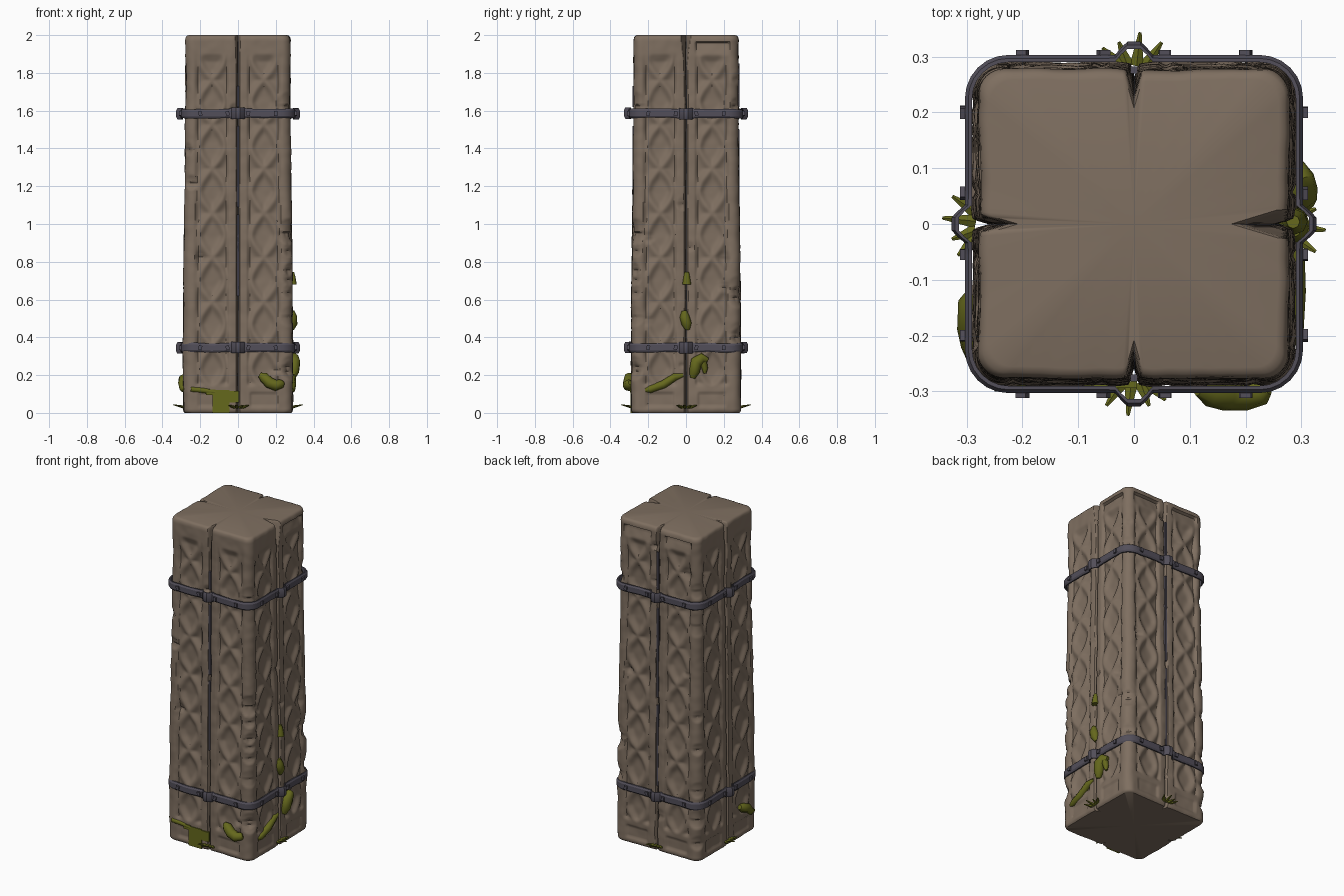
import bpy, bmesh, math, random
from math import sin, cos, pi, exp
from mathutils import Vector, Matrix, noise

if "Cube" in bpy.data.objects:
    bpy.data.objects.remove(bpy.data.objects["Cube"])
random.seed(4)


def material(name, rgb):
    m = bpy.data.materials.new(name)
    m.use_nodes = True
    m.diffuse_color = (*rgb, 1)
    m.node_tree.nodes["Principled BSDF"].inputs["Base Color"].default_value = (*rgb, 1)
    return m


STONE = material("brown stone", (0.21, 0.158, 0.117))
CRACK = material("dark crack", (0.06, 0.045, 0.035))
IRON = material("dark iron", (0.085, 0.077, 0.1))
MOSS = material("olive moss", (0.13, 0.138, 0.012))


def finish(bm, name, *mats, angle=40):
    bmesh.ops.recalc_face_normals(bm, faces=bm.faces)
    me = bpy.data.meshes.new(name)
    bm.to_mesh(me)
    bm.free()
    ob = bpy.data.objects.new(name, me)
    bpy.context.collection.objects.link(ob)
    for m in mats:
        me.materials.append(m)
    bpy.ops.object.select_all(action='DESELECT')
    ob.select_set(True)
    bpy.context.view_layer.objects.active = ob
    bpy.ops.object.shade_smooth_by_angle(angle=math.radians(angle))
    return ob


def turn(side):
    """Side 0 is the front, then counter-clockwise seen from above."""
    return Matrix.Rotation(side * pi / 2, 3, 'Z')


def rounded_square(half, r, us, arc):
    """Yields side, u (None on corners), position and outward normal."""
    for side in range(4):
        rot, flat = turn(side), half - r
        for u in us:
            yield side, u * flat, rot @ Vector((u * flat, -half, 0)), rot @ Vector((0, -1, 0))
        for i in range(1, arc):
            a = i / arc * pi / 2
            n = Vector((sin(a), -cos(a), 0))
            yield side, None, rot @ (Vector((flat, -flat, 0)) + n * r), rot @ n


def loft(bm, rings, closed=False):
    n = len(rings[0])
    faces = []
    pairs = list(zip(rings, rings[1:])) + ([(rings[-1], rings[0])] if closed else [])
    for a, b in pairs:
        for i in range(n):
            j = (i + 1) % n
            faces.append((i, bm.faces.new((a[i], a[j], b[j], b[i]))))
    return faces


def step(x, soft=0.006):
    return min(1, max(0, x / soft))


# Chipped corners and gouges beside the joints: place, size, depth
chips = [(Vector((0.28, -0.28, 0.96)), 0.07, 0.03), (Vector((-0.25, -0.29, 1.22)), 0.04, 0.025)]
for k in range(22):
    corner = turn(random.randrange(4)) @ Vector((0.275, -0.275, 0))
    corner.z = random.uniform(0.1, 1.95)
    chips.append((corner, random.uniform(0.03, 0.075), random.uniform(0.01, 0.022)))
for k in range(18):
    spot = turn(random.randrange(4)) @ Vector((random.choice((-0.02, 0.02, 0.2, -0.2)), -0.28, 0))
    spot.z = random.uniform(0.15, 1.9)
    chips.append((spot, random.uniform(0.02, 0.04), random.uniform(0.008, 0.018)))


def joint_centre(side, z):
    return 0.006 * noise.noise(Vector((side * 9, 0, z * 4)))


def relief(side, u, z):
    """Height of the carved surface: braided panels and the middle joint."""
    a, depth = abs(u) - 0.137, 0
    panel = step(0.09 - abs(a), 0.015) * step(z - 0.14, 0.02) * step(1.9 - z, 0.04)
    if panel:
        wave = 0.066 * cos(pi * z / 0.235)
        slope = 1 + 0.8 * abs(sin(pi * z / 0.235))
        ridge = max(exp(-((a - s * wave) / 0.017 / slope) ** 2) for s in (-1, 1))
        depth -= panel * 0.017 * (1 - ridge)
    # plain sunk plaques at the foot and below the cap
    depth -= 0.008 * step(0.075 - abs(a)) * step(z - 0.03) * step(0.11 - z)
    if side == 2 or (side == 1 and u > 0):
        depth -= 0.016 * step(0.09 - abs(a)) * step(z - 1.89, 0.06) * step(1.965 - z)
    # joint, opening wider at the top
    top = step(z - 1.86, 0.14)
    wide = 0.009 + (0.018 if side == 1 else 0.006) * top
    deep = 0.03 + (0.055 if side == 1 else 0.02) * top
    off = abs(u - joint_centre(side, z))
    depth -= deep * max(0, 1 - off / wide) + 0.004 * exp(-(off / 0.02) ** 2)
    return depth


# Stone pillar
us = [math.copysign(abs(i / 34) ** 1.5, i) for i in range(-34, 35)]
levels = [(0, 0.97), (0.006, 0.99)] + [(0.015 + 1.96 * i / 230, 1) for i in range(231)]
levels += [(1.988, 0.99), (1.996, 0.97), (2.0, 0.93)]
bm = bmesh.new()
rings, info = [], []
for z, scale in levels:
    half = 0.289 - 0.011 * z / 2 + 0.003 * sin(z * 3)
    near = [c for c in chips if abs(c[0].z - z) < c[1]]
    ring = []
    info = []
    for side, u, p, n in rounded_square(half, 0.045, us, 8):
        p.z = z
        d = 0.005 * noise.noise(p * 7) + 0.002 * noise.noise(p * 22)
        if u is not None:
            d += relief(side, u, z)
        for c, size, deep in near:
            gap = (p - c).length / size
            if gap < 1:
                # sharp ledge above, gentle slope below
                d -= deep * (1 - gap) ** 0.6 * (1 if z < c.z else 0.5)
        q = p + n * d
        ring.append(bm.verts.new((q.x * scale, q.y * scale, z)))
        info.append((side, u))
    rings.append(ring)
for i, f in loft(bm, rings):
    side, u = info[i]
    c = f.calc_center_median()
    if u is not None and 0.02 < c.z < 1.97:
        across = (turn(side).transposed() @ c).x
        f.material_index = int(abs(across - joint_centre(side, c.z)) < 0.0045)
for ring, z in ((rings[0], 0), (rings[-1], 2.0)):
    hub = bm.verts.new((0, 0, z))
    for i, v in enumerate(ring):
        bm.faces.new((v, ring[(i + 1) % len(ring)], hub))
finish(bm, "stone_pillar", STONE, CRACK)


# Iron bands with a bulged loop in the middle of each side
def iron_band(name, z0):
    bm = bmesh.new()
    rings = []
    band_us = [i / 20 for i in range(-20, 21)]
    for side, u, p, n in rounded_square(0.29, 0.065, band_us, 6):
        bulge = 0.024 * step(0.034 - abs(u), 0.02) if u is not None else 0
        tall = 0.024 + (0.006 if bulge else 0)
        p.z = z0 + 0.005 * noise.noise(p * 9 + Vector((0, 0, z0)))
        section = ((0, -1), (0.007, -1), (0.013, -0.6), (0.013, 0.6), (0.007, 1), (0, 1))
        rings.append([bm.verts.new(p + n * (bulge + o) + Vector((0, 0, t * tall))) for o, t in section])
    loft(bm, rings, closed=True)
    # square rivets
    for side in range(4):
        for u in (-0.2, -0.055, 0.055, 0.2):
            place = turn(side).to_4x4() @ Matrix.Translation((u, -0.302, z0))
            place = place @ Matrix.Rotation(random.uniform(-0.3, 0.3), 4, 'Y')
            bmesh.ops.create_cube(bm, size=1, matrix=place @ Matrix.Diagonal((0.019, 0.02, 0.024, 1)))
    finish(bm, name, IRON, angle=30)


iron_band("lower_band", 0.345)
iron_band("upper_band", 1.585)

# Iron wedges set into the front and back joints
for side, name, spans in ((0, "front_wedges", ((0.62, 1.05), (1.09, 1.52), (1.62, 1.73))),
                          (2, "back_wedges", ((0.4, 0.9), (0.95, 1.5), (1.62, 1.85)))):
    bm = bmesh.new()
    for low, high in spans:
        place = turn(side).to_4x4() @ Matrix.Translation((0, -0.276, (low + high) / 2))
        bmesh.ops.create_cube(bm, size=1, matrix=place @ Matrix.Diagonal((0.013, 0.012, high - low, 1)))
    finish(bm, name, IRON)


# Moss: lumpy swept strands hugging a side, points are (across, out, height, radius)
def moss_strand(name, side, points):
    cu = bpy.data.curves.new(name, 'CURVE')
    cu.dimensions, cu.bevel_depth, cu.bevel_resolution, cu.use_fill_caps = '3D', 1, 2, True
    sp = cu.splines.new('POLY')
    sp.points.add(len(points) - 1)
    for pt, (u, out, z, r) in zip(sp.points, points):
        pt.co = (*(turn(side) @ Vector((u, -out, z))), 1)
        pt.radius = r
    ob = bpy.data.objects.new(name, cu)
    bpy.context.collection.objects.link(ob)
    cu.materials.append(MOSS)
    bpy.ops.object.select_all(action='DESELECT')
    ob.select_set(True)
    bpy.context.view_layer.objects.active = ob
    bpy.ops.object.convert(target='MESH')
    bpy.ops.object.shade_smooth_by_angle(angle=math.radians(50))


moss_strand("moss_front_left", 0, [(0.115, 0.295, 0.2, 0.014), (0.135, 0.3, 0.19, 0.027), (0.165, 0.305, 0.16, 0.03),
                                   (0.2, 0.305, 0.145, 0.03), (0.23, 0.3, 0.155, 0.024), (0.24, 0.295, 0.16, 0.012)])
moss_strand("moss_front_edge", 0, [(-0.25, 0.285, 0.125, 0.015), (-0.19, 0.283, 0.12, 0.015), (-0.12, 0.283, 0.11, 0.013)])
moss_strand("moss_left_low", 1, [(-0.215, 0.282, 0.12, 0.012), (-0.19, 0.284, 0.125, 0.02), (-0.12, 0.286, 0.15, 0.022),
                                 (-0.06, 0.286, 0.19, 0.02), (-0.015, 0.284, 0.2, 0.01)])
moss_strand("moss_left_high", 1, [(0.035, 0.29, 0.185, 0.015), (0.045, 0.295, 0.22, 0.03), (0.055, 0.297, 0.27, 0.034),
                                  (0.085, 0.295, 0.29, 0.028), (0.115, 0.288, 0.28, 0.012)])
moss_strand("moss_left_drip", 1, [(0.09, 0.29, 0.275, 0.02), (0.1, 0.29, 0.235, 0.016), (0.1, 0.288, 0.21, 0.008)])
moss_strand("moss_joint_low", 1, [(-0.01, 0.285, 0.54, 0.014), (-0.008, 0.287, 0.51, 0.026),
                                  (0.004, 0.287, 0.47, 0.027), (0.01, 0.284, 0.44, 0.012)])
moss_strand("moss_joint_high", 1, [(0.004, 0.285, 0.745, 0.012), (0.004, 0.287, 0.72, 0.017), (0.004, 0.288, 0.68, 0.023)])
moss_strand("moss_right_side", 3, [(0.12, 0.285, 0.19, 0.014), (0.14, 0.288, 0.18, 0.027), (0.19, 0.29, 0.16, 0.027),
                                   (0.22, 0.288, 0.13, 0.022), (0.255, 0.28, 0.12, 0.014)])

# Flat moss patch at the foot of the front
bm = bmesh.new()
for u, z, w, h in ((-0.09, 0.06, 0.09, 0.12), (-0.03, 0.085, 0.07, 0.06), (-0.145, 0.11, 0.05, 0.03)):
    box = Matrix.Translation((u, -0.288, z)) @ Matrix.Diagonal((w, 0.012, h, 1))
    bmesh.ops.create_cube(bm, size=1, matrix=box)
finish(bm, "moss_patch", MOSS)

# Tufts of pointed leaves at the foot of every joint
bm = bmesh.new()
for side in range(4):
    for u, lean, size in ((-0.022, -0.6, 0.05), (-0.005, -0.1, 0.06), (0.012, 0.35, 0.045), (0.025, 0.8, 0.045)):
        place = (turn(side).to_4x4() @ Matrix.Translation((u, -0.285, 0.03)) @ Matrix.Rotation(lean, 4, 'Z')
                 @ Matrix.Rotation(1.35, 4, 'X') @ Matrix.Diagonal((1, 0.7, 1, 1)) @ Matrix.Translation((0, 0, size / 2)))
        bmesh.ops.create_cone(bm, cap_ends=True, segments=5, radius1=0.013, radius2=0.003, depth=size, matrix=place)
finish(bm, "moss_tufts", MOSS)
